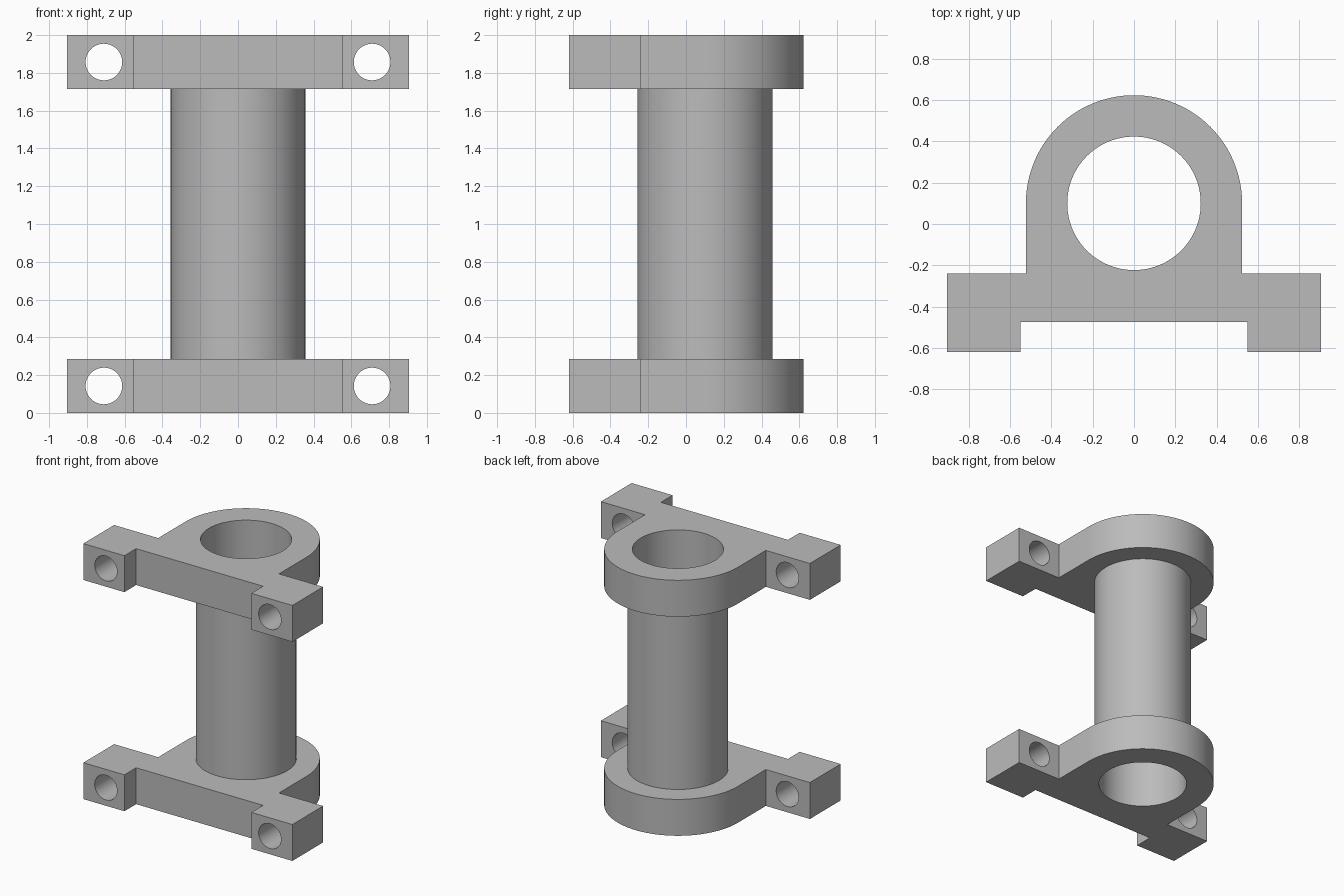
import bpy, bmesh, math

cube = bpy.data.objects.get("Cube")
if cube:
    bpy.data.objects.remove(cube, do_unlink=True)

HEIGHT, FLANGE = 2.0, 0.285
AXIS_Y = 0.1            # bore axis position
OUTER, BORE, TUBE = 0.523, 0.323, 0.357
BOLT_X, BOLT_R = 0.71, 0.097

grey = bpy.data.materials.new("plain grey")
grey.use_nodes = True
colour = (0.5, 0.5, 0.5, 1)
grey.diffuse_color = colour
grey.node_tree.nodes["Principled BSDF"].inputs["Base Color"].default_value = colour


def make_flange(name, z):
    """Round-backed mounting plate with two forward feet."""
    half = [(0.55, -0.475), (0.55, -0.62), (0.905, -0.62), (0.905, -0.24), (OUTER, -0.24)]
    arc = [(OUTER * math.cos(math.pi * i / 64), AXIS_Y + OUTER * math.sin(math.pi * i / 64))
           for i in range(65)]
    outline = half + arc + [(-x, y) for x, y in reversed(half)]
    bm = bmesh.new()
    face = bm.faces.new([bm.verts.new((x, y, z)) for x, y in outline])
    top = bmesh.ops.extrude_face_region(bm, geom=[face])["geom"]
    bmesh.ops.translate(bm, vec=(0, 0, FLANGE),
                        verts=[v for v in top if isinstance(v, bmesh.types.BMVert)])
    bmesh.ops.recalc_face_normals(bm, faces=bm.faces)
    mesh = bpy.data.meshes.new(name)
    bm.to_mesh(mesh)
    bm.free()
    obj = bpy.data.objects.new(name, mesh)
    bpy.context.collection.objects.link(obj)
    mesh.materials.append(grey)
    return obj


def make_cylinder(name, radius, depth, location, rotation=(0, 0, 0), sides=96):
    bpy.ops.mesh.primitive_cylinder_add(vertices=sides, radius=radius, depth=depth,
                                        location=location, rotation=rotation)
    obj = bpy.context.object
    obj.name = name
    obj.data.materials.append(grey)
    return obj


def combine(target, other, operation):
    """Apply a boolean and discard the helper."""
    other.hide_render = True
    mod = target.modifiers.new("combine", 'BOOLEAN')
    mod.operation, mod.object, mod.solver = operation, other, 'EXACT'
    bpy.context.view_layer.objects.active = target
    bpy.ops.object.modifier_apply(modifier=mod.name)
    bpy.data.objects.remove(other, do_unlink=True)


# Tube joined to both end flanges
body = make_cylinder("flanged_tube", TUBE, HEIGHT - FLANGE, (0, AXIS_Y, HEIGHT / 2))
for name, z in (("lower_flange", 0), ("upper_flange", HEIGHT - FLANGE)):
    combine(body, make_flange(name, z), 'UNION')

# Central bore
combine(body, make_cylinder("bore_cutter", BORE, HEIGHT * 1.2, (0, AXIS_Y, HEIGHT / 2)),
        'DIFFERENCE')

# Bolt holes through the four feet
for x in (-BOLT_X, BOLT_X):
    for z in (FLANGE / 2, HEIGHT - FLANGE / 2):
        combine(body, make_cylinder("bolt_cutter", BOLT_R, 0.6, (x, -0.43, z),
                                    (math.pi / 2, 0, 0), 48), 'DIFFERENCE')

# Smooth round walls, sharp edges
bpy.ops.object.select_all(action='DESELECT')
body.select_set(True)
bpy.context.view_layer.objects.active = body
bpy.ops.object.shade_smooth_by_angle(angle=math.radians(30))
